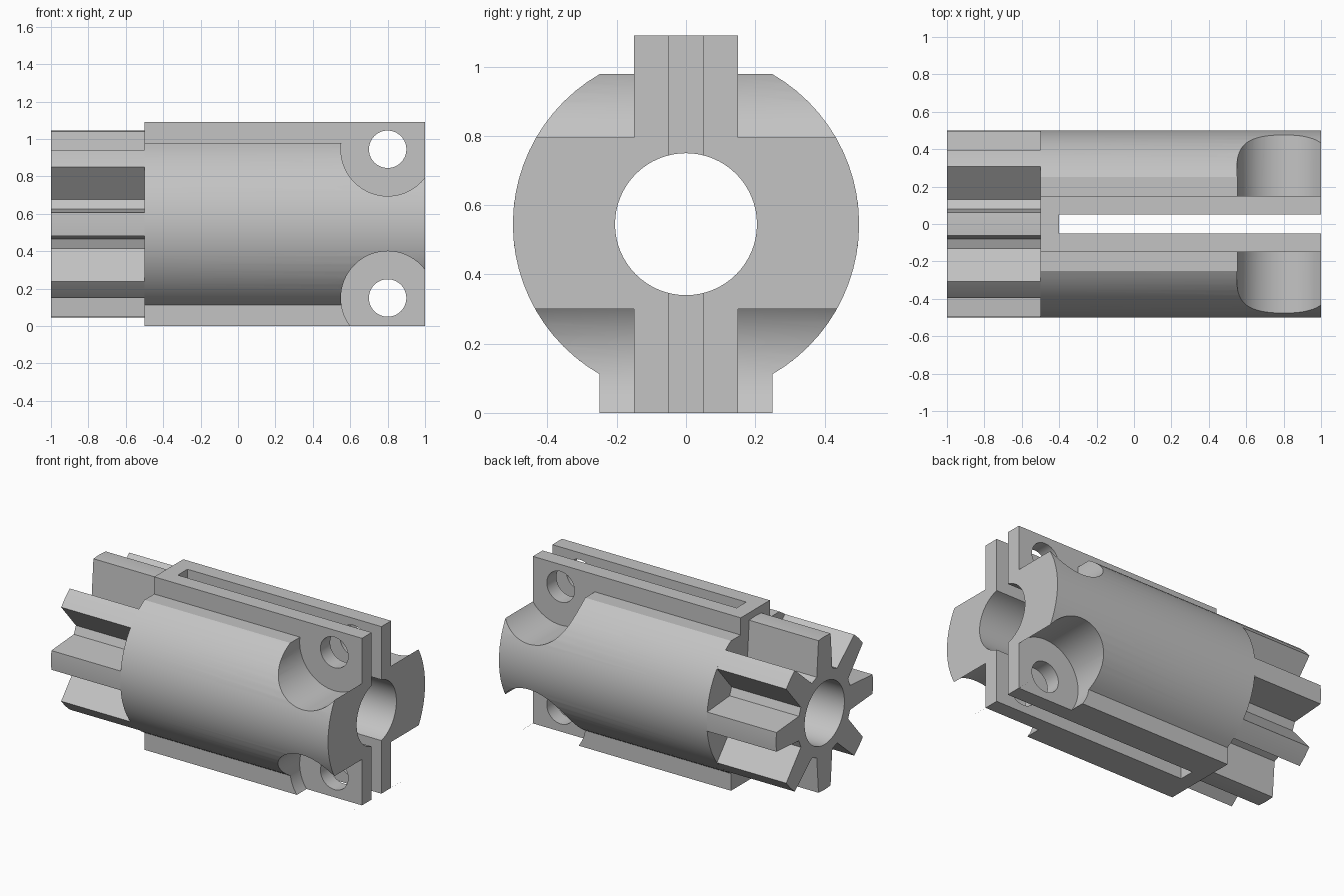
import bpy, bmesh
from math import radians, sin, cos, asin
from mathutils import Matrix, Vector

if "Cube" in bpy.data.objects:
    bpy.data.objects.remove(bpy.data.objects["Cube"])

AXIS = 0.545          # height of the shaft axis
R = 0.5               # outer radius
TEETH = 8

grey = bpy.data.materials.new("plain grey")
grey.use_nodes = True
grey.diffuse_color = (0.55, 0.55, 0.55, 1)
grey.node_tree.nodes["Principled BSDF"].inputs["Base Color"].default_value = (0.55, 0.55, 0.55, 1)


def add_object(name, bm):
    bmesh.ops.recalc_face_normals(bm, faces=bm.faces)
    mesh = bpy.data.meshes.new(name)
    bm.to_mesh(mesh)
    bm.free()
    mesh.materials.append(grey)
    obj = bpy.data.objects.new(name, mesh)
    bpy.context.collection.objects.link(obj)
    return obj


def extrude_profile(name, points, x0, x1):
    """Extrude a closed (y, z) outline, measured from the axis, along x."""
    bm = bmesh.new()
    face = bm.faces.new([bm.verts.new((x0, y, z + AXIS)) for y, z in points])
    new = bmesh.ops.extrude_face_region(bm, geom=[face])["geom"]
    moved = [v for v in new if isinstance(v, bmesh.types.BMVert)]
    bmesh.ops.translate(bm, verts=moved, vec=(x1 - x0, 0, 0))
    return add_object(name, bm)


def cylinder_cutter(name, radius, length, centre, turn_axis):
    bm = bmesh.new()
    matrix = Matrix.Translation(Vector(centre)) @ Matrix.Rotation(radians(90), 4, turn_axis)
    bmesh.ops.create_cone(bm, cap_ends=True, segments=64, radius1=radius,
                          radius2=radius, depth=length, matrix=matrix)
    obj = add_object(name, bm)
    obj.hide_render = True
    return obj


def cut(obj, cutters):
    """Subtract the cutters and bake the result into the mesh."""
    for cutter in cutters:
        mod = obj.modifiers.new("cut", "BOOLEAN")
        mod.operation = "DIFFERENCE"
        mod.solver = "EXACT"
        mod.object = cutter
    depsgraph = bpy.context.evaluated_depsgraph_get()
    mesh = bpy.data.meshes.new_from_object(obj.evaluated_get(depsgraph))
    obj.modifiers.clear()
    obj.data = mesh


# Clamp body outline: round sides, narrow top rib, wide bottom foot
side = [(0.25, -AXIS)]
side += [(R * cos(radians(a)), R * sin(radians(a))) for a in range(-60, 61, 5)]
side += [(0.15, R * sin(radians(60))), (0.15, AXIS)]
body = extrude_profile("clamp_body", side + [(-y, z) for y, z in reversed(side)], -0.5, 1)

# Toothed end outline: tapered teeth around a small root circle
root_angle, tip_angle = asin(0.08 / 0.276), asin(0.0625 / R)
outline = []
for i in range(TEETH):
    mid = radians(360 / TEETH * i)
    for radius, offset in ((0.276, -root_angle), (R, -tip_angle), (R, 0),
                           (R, tip_angle), (0.276, root_angle)):
        outline.append((radius * cos(mid + offset), radius * sin(mid + offset)))
gear = extrude_profile("toothed_end", outline, -1, -0.5)

# Cutters: shaft bore, clamp slot, screw holes and screw head recesses
bore = cylinder_cutter("bore_cutter", 0.205, 3, (0, 0, AXIS), "Y")
bm = bmesh.new()
bmesh.ops.create_cube(bm, size=1, matrix=Matrix.Translation((0.4, 0, AXIS))
                      @ Matrix.Diagonal((1.6, 0.1, 2, 1)))
slot = add_object("slot_cutter", bm)
slot.hide_render = True
cutters = [bore, slot]
for z in (AXIS - 0.395, AXIS + 0.4):
    cutters.append(cylinder_cutter("screw_hole_cutter", 0.1, 2, (0.8, 0, z), "X"))
    for s in (-1, 1):
        cutters.append(cylinder_cutter("recess_cutter", 0.25, 0.6, (0.8, s * 0.45, z), "X"))

cut(body, cutters)
cut(gear, [bore])
for cutter in cutters:
    bpy.data.objects.remove(cutter)

# Smooth the round surfaces, keep the machined edges sharp
for obj in (body, gear):
    bpy.ops.object.select_all(action="DESELECT")
    obj.select_set(True)
    bpy.context.view_layer.objects.active = obj
    bpy.ops.object.shade_smooth_by_angle(angle=radians(12))
